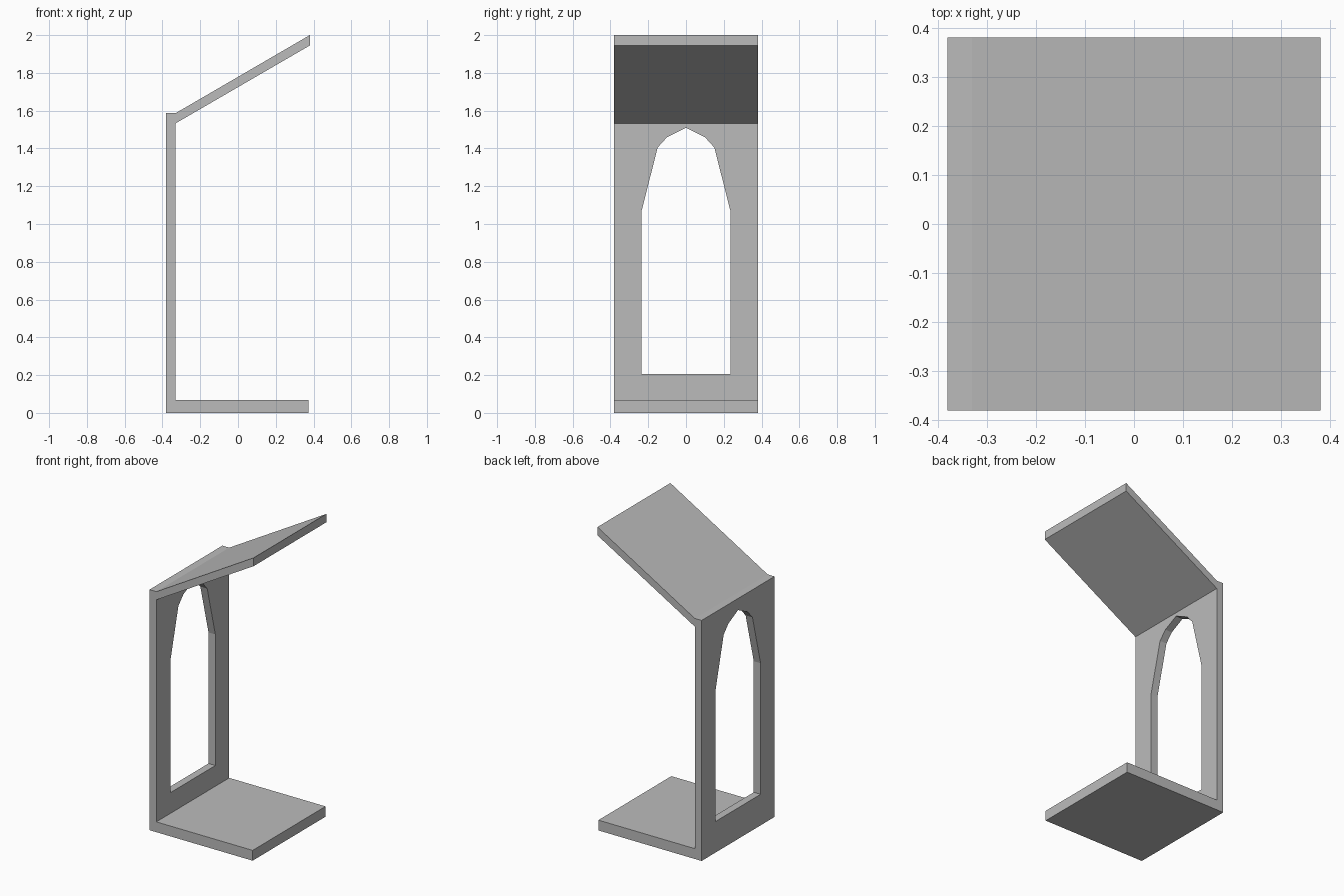
import bpy
import bmesh

cube = bpy.data.objects.get("Cube")
if cube:
    bpy.data.objects.remove(cube, do_unlink=True)

grey = bpy.data.materials.new("plain_grey")
grey.use_nodes = True
colour = (0.5, 0.5, 0.5, 1)
grey.diffuse_color = colour
grey.node_tree.nodes["Principled BSDF"].inputs["Base Color"].default_value = colour


def extrude_profile(name, points, depth):
    """Make a solid by extruding a closed 3D outline along depth."""
    bm = bmesh.new()
    face = bm.faces.new([bm.verts.new(p) for p in points])
    result = bmesh.ops.extrude_face_region(bm, geom=[face])
    moved = [v for v in result["geom"] if isinstance(v, bmesh.types.BMVert)]
    bmesh.ops.translate(bm, verts=moved, vec=depth)
    bmesh.ops.recalc_face_normals(bm, faces=bm.faces)
    mesh = bpy.data.meshes.new(name)
    bm.to_mesh(mesh)
    bm.free()
    mesh.materials.append(grey)
    obj = bpy.data.objects.new(name, mesh)
    bpy.context.collection.objects.link(obj)
    return obj


# Floor, back wall and sloping roof as one continuous side profile
half = 0.38
back, inner = -half, -0.33
profile = [
    (back, 0), (0.373, 0), (0.373, 0.068), (inner, 0.068),
    (inner, 1.533), (half, 1.945), (half, 2.0), (inner, 1.587), (back, 1.587),
]
frame = extrude_profile("shelter_frame", [(x, -half, z) for x, z in profile],
                        (0, 2 * half, 0))

# Pointed window opening, mirrored about the centre
side = [(0.235, 0.205), (0.235, 1.07), (0.15, 1.405), (0.1, 1.46)]
outline = side + [(0, 1.51)] + [(-y, z) for y, z in reversed(side)]
cutter = extrude_profile("window_cutter", [(back - 0.1, y, z) for y, z in outline],
                         (0.25, 0, 0))
cutter.hide_render = True

cut = frame.modifiers.new("window_opening", "BOOLEAN")
cut.operation = "DIFFERENCE"
cut.solver = "EXACT"
cut.object = cutter
bpy.context.view_layer.objects.active = frame
frame.select_set(True)
bpy.ops.object.modifier_apply(modifier=cut.name)
bpy.data.objects.remove(cutter, do_unlink=True)
